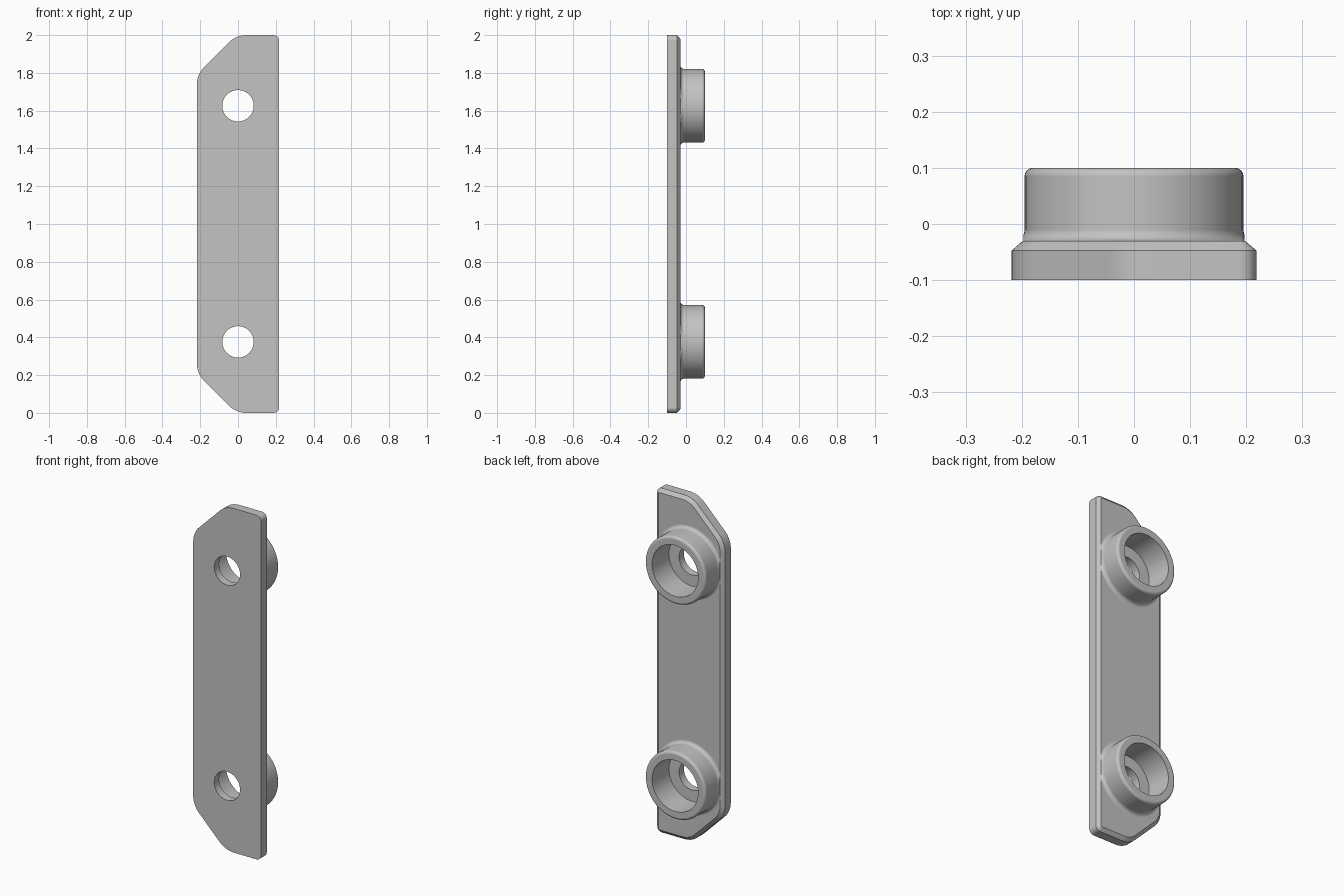
import bpy
import bmesh
from math import sin, cos, pi, radians, tan

cube = bpy.data.objects.get("Cube")
if cube:
    bpy.data.objects.remove(cube, do_unlink=True)

grey = bpy.data.materials.new("plain grey")
grey.use_nodes = True
colour = (0.55, 0.55, 0.55, 1)
grey.diffuse_color = colour
grey.node_tree.nodes["Principled BSDF"].inputs["Base Color"].default_value = colour

FRONT, BACK, TIP = -0.10, -0.03, 0.10
HALF = 0.218
HOLES = (0.376, 1.626)


def arc(cx, cy, r, start, end, steps):
    """Points along a circular arc, angles in degrees."""
    angles = [radians(start + (end - start) * i / steps) for i in range(steps + 1)]
    return [(cx + r * cos(a), cy + r * sin(a)) for a in angles]


def to_object(name, bm):
    bmesh.ops.remove_doubles(bm, verts=bm.verts, dist=1e-5)
    bmesh.ops.recalc_face_normals(bm, faces=bm.faces)
    mesh = bpy.data.meshes.new(name)
    bm.to_mesh(mesh)
    bm.free()
    mesh.materials.append(grey)
    obj = bpy.data.objects.new(name, mesh)
    bpy.context.collection.objects.link(obj)
    return obj


def bridge(bm, rings):
    for a, b in zip(rings, rings[1:]):
        for i in range(len(a)):
            j = (i + 1) % len(a)
            bm.faces.new((a[i], a[j], b[j], b[i]))


def lathe(name, profile, z, limit=1.0, sides=72):
    """Revolve (radius, y) points about a y axis at height z."""
    bm = bmesh.new()
    rings = []
    for r, y in profile:
        ring = []
        for i in range(sides):
            a = 2 * pi * i / sides
            x = max(-limit, min(limit, r * cos(a)))
            ring.append(bm.verts.new((x, y, z + r * sin(a))))
        rings.append(ring)
    bridge(bm, rings)
    bm.faces.new(rings[0])
    bm.faces.new(rings[-1])
    return to_object(name, bm)


def outline(inset):
    """Plate outline: small corners on the left, big cut corners on the right."""
    small, big, t = 0.03, 0.13, tan(pi / 8)
    upper = arc(HALF - small, 1 - small, small - inset, 0, 90, 6)
    upper += arc(-0.01 + big * t, 1 - big, big - inset, 90, 135, 8)
    upper += arc(-HALF + big, 0.792 - big * t, big - inset, 135, 180, 8)
    return [(x, 1 + z) for x, z in upper] + [(x, 1 - z) for x, z in reversed(upper)]


# Plate with a chamfered back edge
bm = bmesh.new()
rings = [[bm.verts.new((x, y, z)) for x, z in outline(inset)]
         for y, inset in ((FRONT, 0), (-0.047, 0), (BACK, 0.02))]
bridge(bm, rings)
bm.faces.new(rings[0])
bm.faces.new(rings[-1])
plate = to_object("mounting_plate", bm)


def combine(tool, operation):
    mod = plate.modifiers.new(operation.lower(), 'BOOLEAN')
    mod.operation = operation
    mod.solver = 'EXACT'
    mod.object = tool
    bpy.ops.object.modifier_apply(modifier=mod.name)
    bpy.data.objects.remove(tool, do_unlink=True)


bpy.ops.object.select_all(action='DESELECT')
plate.select_set(True)
bpy.context.view_layer.objects.active = plate

# Bosses: rounded rim and filleted foot, then a stepped bore through each
R, RIM, FOOT = 0.195, 0.015, 0.02
boss_profile = [(R + FOOT, BACK - 0.01)]
boss_profile += arc(R + FOOT, BACK + FOOT, FOOT, 270, 180, 6)
boss_profile += arc(R - RIM, TIP - RIM, RIM, 0, 90, 6)
BORE, HOLE, FLOOR = 0.148, 0.083, -0.055
bore_profile = [(HOLE, FRONT - 0.05), (HOLE, FLOOR), (BORE, FLOOR), (BORE, TIP + 0.05)]

for height in HOLES:
    combine(lathe("boss", boss_profile, height, limit=0.197), 'UNION')
    combine(lathe("bore_cutter", bore_profile, height), 'DIFFERENCE')

# Smooth curves, flat plate faces
bpy.ops.object.shade_smooth_by_angle(angle=radians(30))
normals = plate.modifiers.new("even_shading", 'WEIGHTED_NORMAL')
normals.keep_sharp = True
